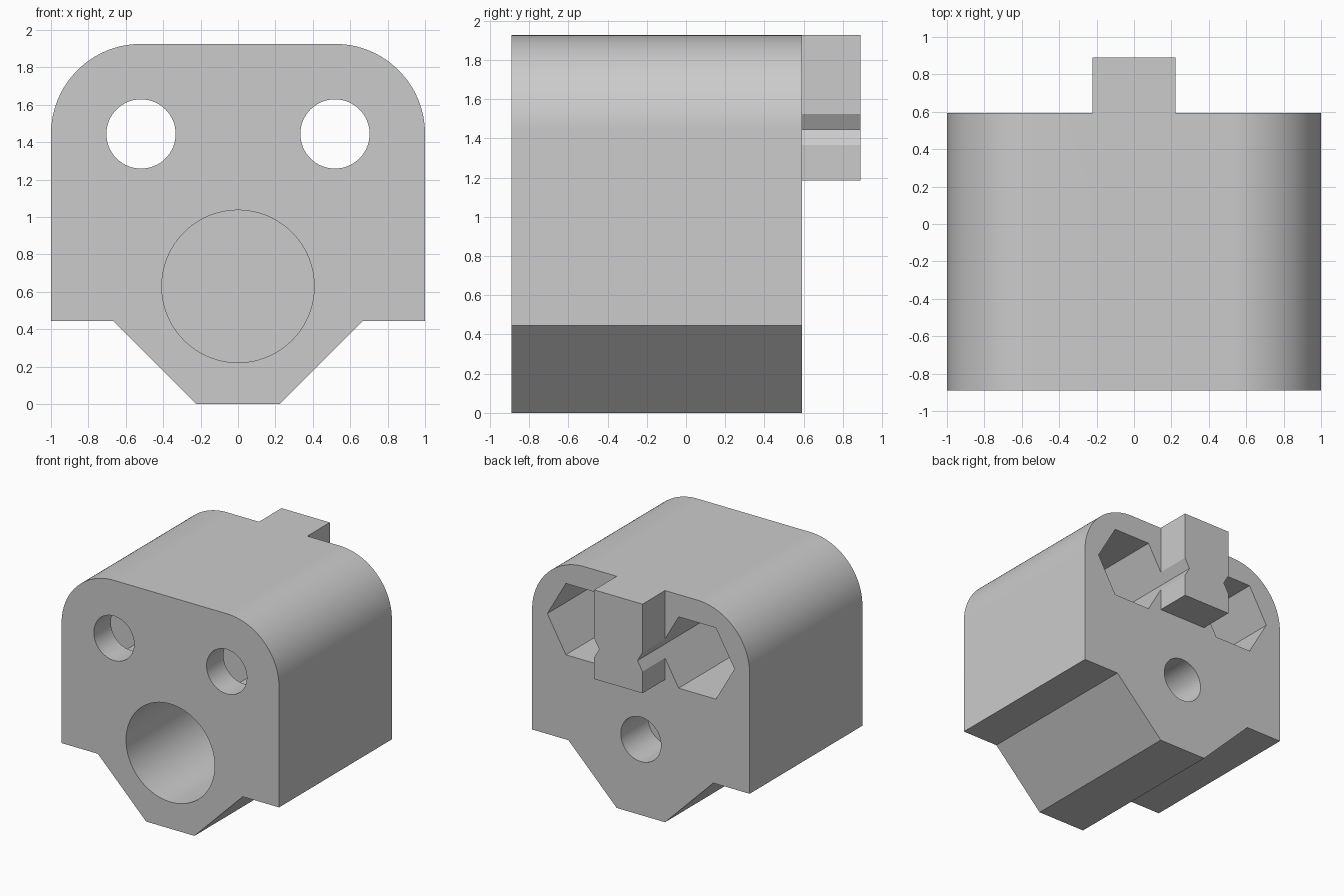
import bpy, bmesh
from math import cos, sin, pi, radians

if "Cube" in bpy.data.objects:
    bpy.data.objects.remove(bpy.data.objects["Cube"])

U = 1 / 13.5            # design units (27 wide) to scene units
FRONT, BACK, TAB_BACK = -12, 8, 12

grey = bpy.data.materials.new("plain grey")
grey.use_nodes = True
grey.diffuse_color = (0.6, 0.6, 0.6, 1)
grey.node_tree.nodes["Principled BSDF"].inputs["Base Color"].default_value = (0.6, 0.6, 0.6, 1)


def arc(cx, cz, r, start, end, n):
    """Points on an arc in the x-z plane, both ends included."""
    return [(cx + r * cos(start + (end - start) * i / n),
             cz + r * sin(start + (end - start) * i / n)) for i in range(n + 1)]


def ring(cx, cz, r, n):
    return arc(cx, cz, r, 0, 2 * pi, n)[:-1]


def prism(name, outline, y0, y1):
    """Extrude an x-z outline from y0 to y1."""
    bm = bmesh.new()
    face = bm.faces.new([bm.verts.new((x * U, y0 * U, z * U)) for x, z in outline])
    new = bmesh.ops.extrude_face_region(bm, geom=[face])["geom"]
    bmesh.ops.translate(bm, vec=(0, (y1 - y0) * U, 0),
                        verts=[v for v in new if isinstance(v, bmesh.types.BMVert)])
    bmesh.ops.recalc_face_normals(bm, faces=bm.faces[:])
    mesh = bpy.data.meshes.new(name)
    bm.to_mesh(mesh)
    bm.free()
    mesh.materials.append(grey)
    ob = bpy.data.objects.new(name, mesh)
    bpy.context.collection.objects.link(ob)
    return ob


def combine(target, other, operation):
    """Apply a boolean and remove the helper."""
    other.hide_render = True
    mod = target.modifiers.new(other.name, 'BOOLEAN')
    mod.operation, mod.solver, mod.object = operation, 'EXACT', other
    bpy.ops.object.select_all(action='DESELECT')
    bpy.context.view_layer.objects.active = target
    target.select_set(True)
    bpy.ops.object.modifier_apply(modifier=mod.name)
    bpy.data.objects.remove(other)


# Block: rounded top corners, side ledges and a tapered keel
right_half = [(3, 0), (9, 6), (13.5, 6)] + arc(7, 19.5, 6.5, 0, pi / 2, 32)
left_half = [(-x, z) for x, z in reversed(right_half)]
block = prism("bracket_block", right_half + left_half, FRONT, BACK)

# Tab on the back, flush with the top
tab = prism("back_tab", [(-3, 16), (3, 16), (3, 26), (-3, 26)], BACK - 1, TAB_BACK)
combine(block, tab, 'UNION')

# Bolt holes, with deep hexagonal pockets that also notch the tab
for side in (-1, 1):
    cx = 7 * side
    combine(block, prism("hex_pocket", ring(cx, 19.5, 4 / cos(pi / 6), 6), FRONT + 3, TAB_BACK + 1), 'DIFFERENCE')
    combine(block, prism("bolt_hole", ring(cx, 19.5, 2.5, 64), FRONT - 1, FRONT + 4), 'DIFFERENCE')

# Wide front bore and narrow back hole, parted by a thin wall
combine(block, prism("front_bore", ring(0, 8.5, 5.5, 96), FRONT - 1, 3), 'DIFFERENCE')
combine(block, prism("back_hole", ring(0, 8.5, 2.5, 64), 3.2, BACK + 1), 'DIFFERENCE')

bpy.ops.object.shade_smooth_by_angle(angle=radians(25))
